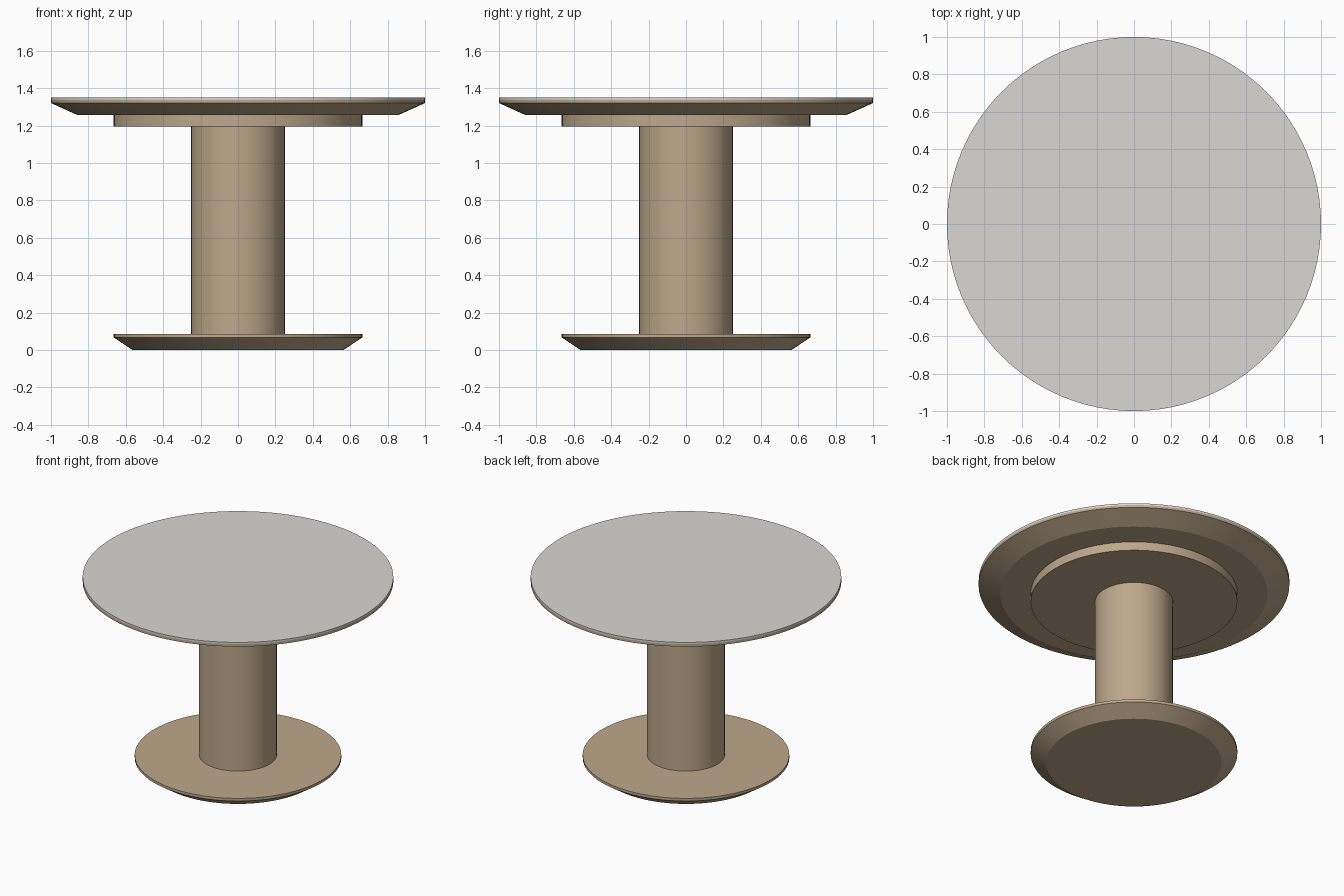
import bpy
import math

if "Cube" in bpy.data.objects:
    bpy.data.objects.remove(bpy.data.objects["Cube"])


def material(name, rgb):
    m = bpy.data.materials.new(name)
    m.diffuse_color = (*rgb, 1.0)
    m.use_nodes = True
    m.node_tree.nodes["Principled BSDF"].inputs["Base Color"].default_value = m.diffuse_color
    return m


def turned(name, profile, mat, sides=96):
    """Solid of revolution about z from (radius, height) points, bottom to top."""
    verts, faces = [], []
    for r, z in profile:
        for i in range(sides):
            a = 2 * math.pi * i / sides
            verts.append((r * math.cos(a), r * math.sin(a), z))
    for k in range(len(profile) - 1):
        for i in range(sides):
            j = (i + 1) % sides
            a, b = k * sides, (k + 1) * sides
            faces.append((a + i, a + j, b + j, b + i))
    last = (len(profile) - 1) * sides
    faces.append(tuple(reversed(range(sides))))
    faces.append(tuple(range(last, last + sides)))
    mesh = bpy.data.meshes.new(name)
    mesh.from_pydata(verts, [], faces)
    mesh.materials.append(mat)
    ob = bpy.data.objects.new(name, mesh)
    bpy.context.collection.objects.link(ob)
    bpy.ops.object.select_all(action='DESELECT')
    ob.select_set(True)
    bpy.context.view_layer.objects.active = ob
    bpy.ops.object.shade_smooth_by_angle(angle=math.radians(20))
    return ob


wood = material("tan wood", (0.51, 0.395, 0.26))
laminate = material("pale grey laminate", (0.69, 0.68, 0.65))

# Base disc with chamfered underside
turned("base", [(0.565, 0), (0.665, 0.067), (0.665, 0.086)], wood)
# Central column
turned("column", [(0.25, 0.086), (0.25, 1.195)], wood)
# Support disc under the top
turned("support_disc", [(0.665, 1.195), (0.665, 1.257)], wood)
# Table top with chamfered underside
turned("table_top", [(0.86, 1.257), (1.0, 1.32), (1.0, 1.337)], wood)
# Thin surface layer
turned("top_surface", [(1.0, 1.337), (1.0, 1.35)], laminate)
